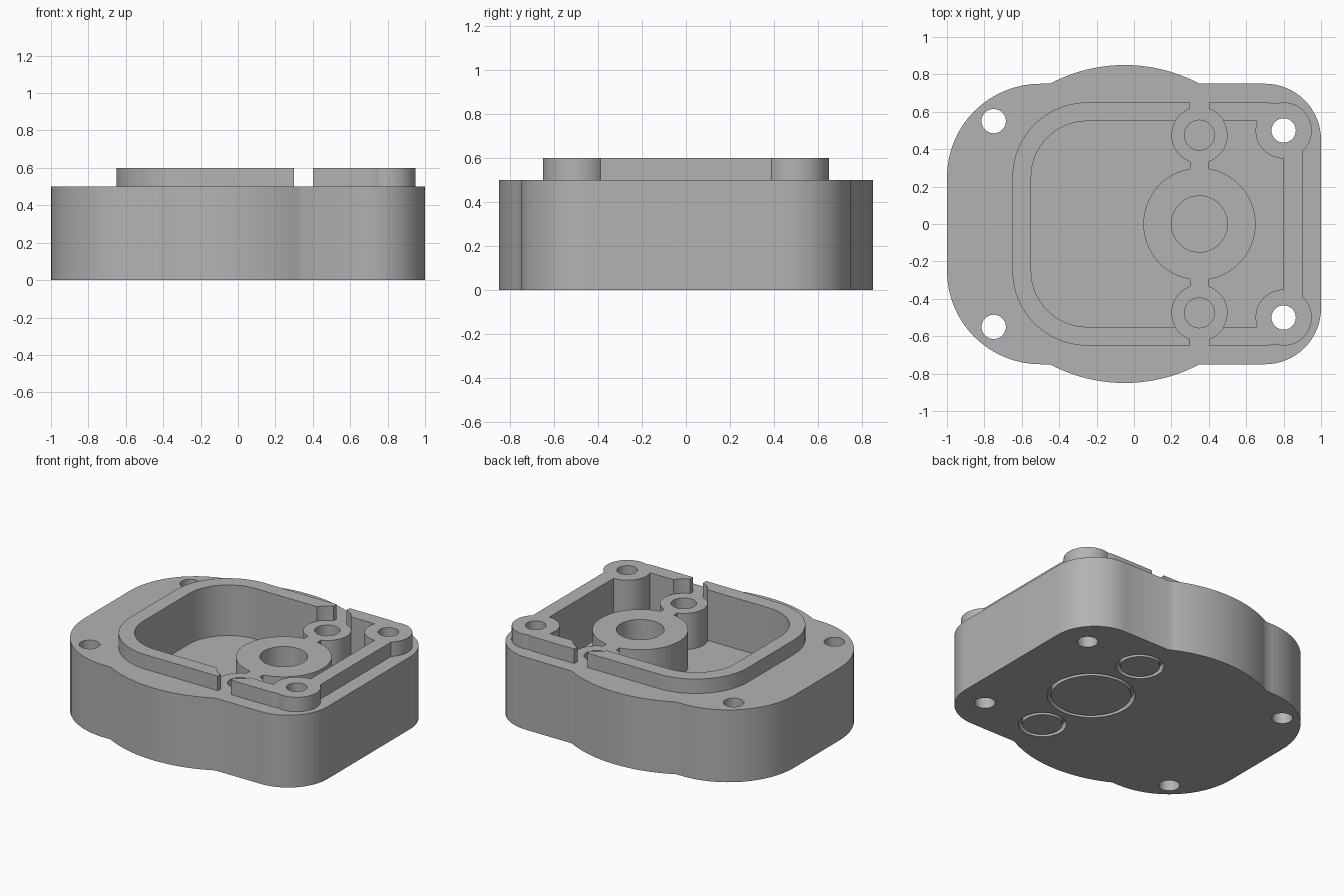
import bpy
import bmesh
from math import cos, sin, pi

if "Cube" in bpy.data.objects:
    bpy.data.objects.remove(bpy.data.objects["Cube"], do_unlink=True)

FLOOR, DECK, TOP = 0.25, 0.5, 0.6
SHAFT_X, SHAFT_Y = 0.35, 0.475
BOLT_X, BOLT_Y = 0.8, 0.5

metal = bpy.data.materials.new("Cast grey metal")
metal.use_nodes = True
grey = (0.45, 0.45, 0.45, 1)
metal.diffuse_color = grey
metal.node_tree.nodes["Principled BSDF"].inputs["Base Color"].default_value = grey


def prism(name, outline, z0, z1):
    """Extrude a closed outline from z0 to z1."""
    bm = bmesh.new()
    face = bm.faces.new([bm.verts.new((x, y, z0)) for x, y in outline])
    result = bmesh.ops.extrude_face_region(bm, geom=[face])
    for v in result["geom"]:
        if isinstance(v, bmesh.types.BMVert):
            v.co.z = z1
    bmesh.ops.recalc_face_normals(bm, faces=bm.faces)
    mesh = bpy.data.meshes.new(name)
    bm.to_mesh(mesh)
    bm.free()
    mesh.materials.append(metal)
    obj = bpy.data.objects.new(name, mesh)
    bpy.context.collection.objects.link(obj)
    return obj


def cylinder(x, y, r, z0, z1, n=64):
    ring = [(x + r * cos(2 * pi * i / n), y + r * sin(2 * pi * i / n)) for i in range(n)]
    return prism("cylinder", ring, z0, z1)


def rounded(name, x0, x1, y, r_right, r_left, z0, z1, n=16):
    """Rectangle symmetric in y with its own corner radius on each end."""
    points = []
    corners = [(x1, y, r_right, 1, 1), (x0, y, r_left, -1, 1),
               (x0, -y, r_left, -1, -1), (x1, -y, r_right, 1, -1)]
    for k, (cx, cy, r, sx, sy) in enumerate(corners):
        for i in range(n + 1):
            a = (k + i / n) * pi / 2
            points.append((cx - sx * r + r * cos(a), cy - sy * r + r * sin(a)))
    return prism(name, points, z0, z1)


def box(x0, x1, y0, y1, z0, z1):
    return prism("box", [(x0, y0), (x1, y0), (x1, y1), (x0, y1)], z0, z1)


def combine(target, tool, operation="DIFFERENCE"):
    """Apply a boolean and throw the tool away."""
    mod = target.modifiers.new("cut", "BOOLEAN")
    mod.operation, mod.object, mod.solver = operation, tool, "EXACT"
    bpy.context.view_layer.objects.active = target
    bpy.ops.object.modifier_apply(modifier=mod.name)
    bpy.data.objects.remove(tool, do_unlink=True)


def pocket(z0, z1):
    """Inner cavity, leaving the two bolt bosses standing."""
    cut = rounded("pocket", -0.55, 0.8, 0.55, 0.02, 0.3, z0, z1)
    for s in (1, -1):
        combine(cut, cylinder(BOLT_X, s * BOLT_Y, 0.15, -1, 2))
    return cut


# Housing block with a round bulge front and back
body = rounded("housing_body", -1, 1, 0.75, 0.3, 0.5, 0, DECK)
combine(body, cylinder(-0.05, 0, 0.85, 0, DECK, 128), "UNION")

# Cavity around the shaft bosses and their joining webs
cavity = pocket(FLOOR, 1)
combine(cavity, cylinder(SHAFT_X, 0, 0.3, -1, 2))
for s in (1, -1):
    combine(cavity, box(0.3, 0.4, *sorted((s * 0.2, s * 0.4)), -1.1, 2.1))
    combine(cavity, cylinder(SHAFT_X, s * SHAFT_Y, 0.15, -1.2, 2.2))
combine(body, cavity)

# Shaft bores above, ring grooves below
for y, bore, ring in ((0, 0.15, 0.275), (SHAFT_Y, 0.08, 0.15), (-SHAFT_Y, 0.08, 0.15)):
    combine(body, cylinder(SHAFT_X, y, bore, 0.1, 1))
    groove = cylinder(SHAFT_X, y, ring, -1, 0.05)
    combine(groove, cylinder(SHAFT_X, y, ring - 0.025, -2, 1))
    combine(body, groove)

# Raised locating rim with bolt bosses, split beside each small shaft
rim = rounded("locating_rim", -0.65, 0.9, 0.65, 0.2, 0.4, DECK, TOP)
for s in (1, -1):
    combine(rim, cylinder(BOLT_X, s * BOLT_Y, 0.15, DECK, TOP), "UNION")
combine(rim, pocket(0, 1))
for s in (1, -1):
    combine(rim, cylinder(SHAFT_X, s * SHAFT_Y, 0.15, 0, 1))
    combine(rim, box(0.3, 0.4, *sorted((s * 0.5, s * 0.8)), 0, 1))

# Bolt holes through everything
for s in (1, -1):
    combine(body, cylinder(-0.75, s * 0.55, 0.065, -1, 2, 48))
    for part in (body, rim):
        combine(part, cylinder(BOLT_X, s * BOLT_Y, 0.065, -1, 2, 48))

# Smooth curved walls, keep machined edges sharp
for part in (body, rim):
    bpy.ops.object.select_all(action="DESELECT")
    part.select_set(True)
    bpy.context.view_layer.objects.active = part
    bpy.ops.object.shade_smooth_by_angle(angle=pi / 6)
